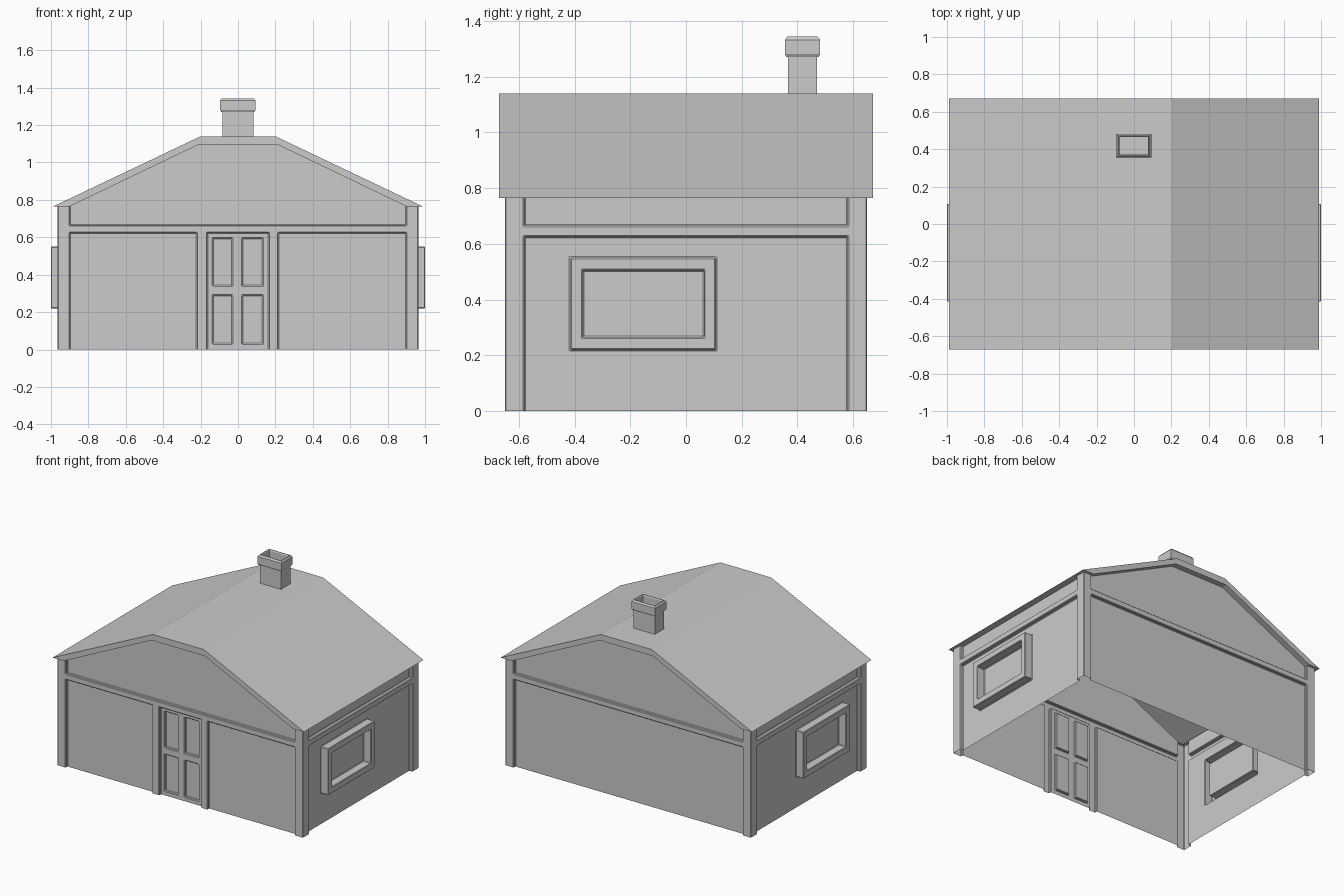
import bpy, bmesh

if "Cube" in bpy.data.objects:
    bpy.data.objects.remove(bpy.data.objects["Cube"])

WX, WY = 0.94, 0.63        # wall planes
TRIM = 0.02                # trim projection
EAVE = 0.765
ZS = [0, .03, .22, .265, .29, .34, .505, .55, .595, .625, .665, EAVE]


def finish(bm, name, bevel=0):
    bmesh.ops.remove_doubles(bm, verts=bm.verts, dist=1e-4)
    bmesh.ops.dissolve_limit(bm, angle_limit=0.01, verts=bm.verts, edges=bm.edges)
    bmesh.ops.recalc_face_normals(bm, faces=bm.faces)
    me = bpy.data.meshes.new(name)
    bm.to_mesh(me)
    bm.free()
    ob = bpy.data.objects.new(name, me)
    bpy.context.collection.objects.link(ob)
    if bevel:
        m = ob.modifiers.new("bevel", 'BEVEL')
        m.width, m.segments, m.limit_method = bevel, 1, 'ANGLE'
    return ob


def face(bm, pts):
    return bm.faces.new([bm.verts.new(p) for p in pts])


def relief(bm, half, rects, place):
    """Single-skin wall whose rectangles (u0, u1, v0, v1, depth) are pushed in or out."""
    us = sorted({-half, half} | {u for r in rects for u in r[:2]})
    nu, nv = len(us) - 1, len(ZS) - 1

    def depth(i, j):
        u, v, d = (us[i] + us[i + 1]) / 2, (ZS[j] + ZS[j + 1]) / 2, 0
        for r in rects:
            if r[0] < u < r[1] and r[2] < v < r[3]:
                d = r[4]
        return d

    for i in range(nu):
        for j in range(nv):
            d, a, b, c, e = depth(i, j), us[i], us[i + 1], ZS[j], ZS[j + 1]
            face(bm, [place(a, c, d), place(b, c, d), place(b, e, d), place(a, e, d)])
            if i + 1 < nu and depth(i + 1, j) != d:
                k = depth(i + 1, j)
                face(bm, [place(b, c, d), place(b, c, k), place(b, e, k), place(b, e, d)])
            if j + 1 < nv and depth(i, j + 1) != d:
                k = depth(i, j + 1)
                face(bm, [place(a, e, d), place(b, e, d), place(b, e, k), place(a, e, k)])


def frame(half, inner):
    """Corner posts and cross beam."""
    return [(-half, -inner, 0, EAVE, TRIM), (inner, half, 0, EAVE, TRIM),
            (-half, half, .625, .665, TRIM)]


# Walls with posts, beams, door and windows
ends = frame(WX + TRIM + .005, .90)
XO = WX + TRIM + .005      # outer face of the side posts
sides = [r[:4] + (XO - WX,) for r in frame(WY + TRIM, .58)]
door = [(-.22, -.165, 0, .625, TRIM), (.165, .215, 0, .625, TRIM)]
for x0, x1 in ((-.135, -.03), (.022, .132)):
    for z0, z1 in ((.03, .29), (.34, .595)):
        door.append((x0, x1, z0, z1, -.014))
window = [(-.415, .107, .22, .55, 1 - WX), (-.37, .065, .265, .505, 0)]

bm = bmesh.new()
relief(bm, XO, ends + door, lambda u, v, d: (u, -WY - d, v))
relief(bm, XO, ends, lambda u, v, d: (u, WY + d, v))
for s in (-1, 1):
    relief(bm, WY + TRIM, sides + window, lambda u, v, d: (s * (WX + d), u, v))
finish(bm, "walls", 0.004)

# Gable ends
inner = [(-.90, EAVE), (-.21, 1.096), (.21, 1.096), (.90, EAVE)]
outer = [(-.988, EAVE), (-.20, 1.14), (.20, 1.14), (.988, EAVE)]
RY = 0.67
for name, s in (("front_gable", -1), ("back_gable", 1)):
    bm = bmesh.new()
    face(bm, [(x, s * WY, z) for x, z in (inner if s < 0 else inner[::-1])])
    ob = finish(bm, name)
    if ob.data.polygons[0].normal.y * s < 0:
        ob.data.flip_normals()

# Roof: outer skin, fascia strips, overhang soffits and eaves
bm = bmesh.new()
for (a, b), (c, d) in zip(zip(outer, outer[1:]), zip(inner, inner[1:])):
    face(bm, [(a[0], -RY, a[1]), (b[0], -RY, b[1]), (b[0], RY, b[1]), (a[0], RY, a[1])])
    for s in (-1, 1):
        face(bm, [(p[0], s * RY, p[1]) for p in (a, b, d, c)])
        face(bm, [(c[0], s * RY, c[1]), (d[0], s * RY, d[1]),
                  (d[0], s * WY, d[1]), (c[0], s * WY, c[1])])
for s in (-1, 1):
    ys = [-RY, -WY, WY, RY]
    for k in range(3):
        face(bm, [(s * .988, ys[k], EAVE), (s * WX, ys[k], EAVE),
                  (s * WX, ys[k + 1], EAVE), (s * .988, ys[k + 1], EAVE)])
        if k != 1:
            face(bm, [(s * WX, ys[k], EAVE), (s * .90, ys[k], EAVE),
                      (s * .90, ys[k + 1], EAVE), (s * WX, ys[k + 1], EAVE)])
finish(bm, "roof")

# Chimney: stacked rectangles with a chamfered hollow cap
rings = [(.083, .052, 1.14), (.083, .052, 1.27), (.088, .057, 1.27), (.094, .063, 1.28),
         (.094, .063, 1.332), (.085, .054, 1.343), (.081, .050, 1.343),
         (.077, .046, 1.335), (.077, .046, 1.26)]
bm = bmesh.new()
loops = [[(-.001 + sx * hx, .418 + sy * hy, z)
          for sx, sy in ((-1, -1), (1, -1), (1, 1), (-1, 1))] for hx, hy, z in rings]
for lo, hi in zip(loops, loops[1:]):
    for k in range(4):
        n = (k + 1) % 4
        face(bm, [lo[k], lo[n], hi[n], hi[k]])
face(bm, loops[-1])
finish(bm, "chimney")
